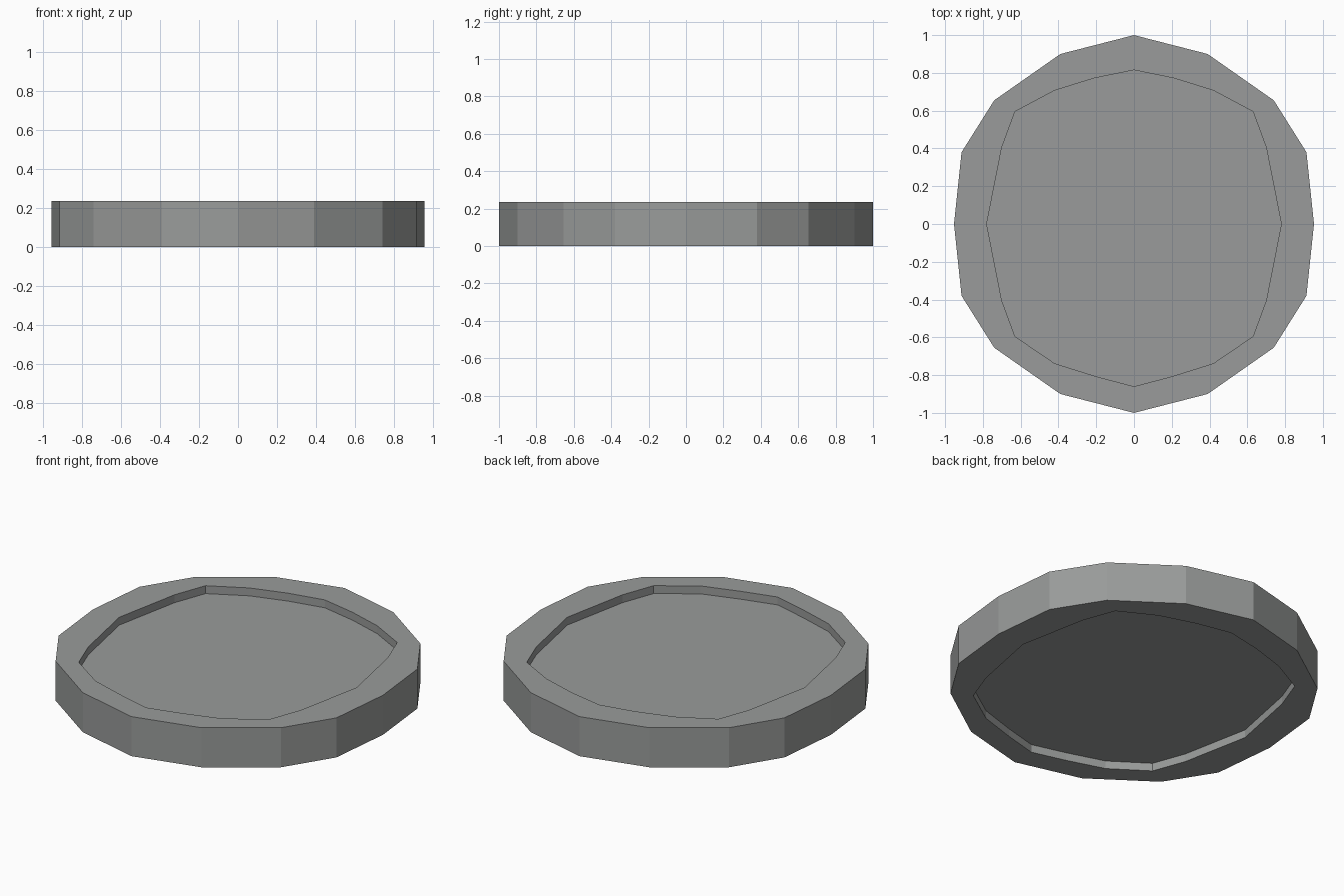
import bpy
import bmesh

if "Cube" in bpy.data.objects:
    bpy.data.objects.remove(bpy.data.objects["Cube"])

HEIGHT = 0.235
DEPTH = 0.047

# Right-hand half outlines from back to front; mirrored to close the loop
OUTER = [(0, 1), (0.39, 0.90), (0.74, 0.655), (0.913, 0.38), (0.953, 0),
         (0.913, -0.38), (0.74, -0.655), (0.39, -0.90), (0, -1)]
INNER = [(0, 0.815), (0.21, 0.772), (0.42, 0.707), (0.63, 0.595), (0.70, 0.405),
         (0.78, 0), (0.70, -0.405), (0.63, -0.595), (0.42, -0.738),
         (0.20, -0.807), (0, -0.86)]

# Dark grey finish
grey = bpy.data.materials.new("dark_grey")
grey.diffuse_color = (0.32, 0.33, 0.325, 1)
grey.use_nodes = True
grey.node_tree.nodes["Principled BSDF"].inputs["Base Color"].default_value = grey.diffuse_color


def prism(name, half, z0, z1):
    """Extrude a mirrored outline between two heights."""
    loop = half + [(-x, y) for x, y in reversed(half[1:-1])]
    bm = bmesh.new()
    face = bm.faces.new([bm.verts.new((x, y, z0)) for x, y in loop])
    ext = bmesh.ops.extrude_face_region(bm, geom=[face], use_keep_orig=True)
    for v in ext["geom"]:
        if isinstance(v, bmesh.types.BMVert):
            v.co.z = z1
    bmesh.ops.recalc_face_normals(bm, faces=bm.faces)
    mesh = bpy.data.meshes.new(name)
    bm.to_mesh(mesh)
    bm.free()
    mesh.materials.append(grey)
    obj = bpy.data.objects.new(name, mesh)
    bpy.context.collection.objects.link(obj)
    return obj


# Faceted disc body
disc = prism("disc", OUTER, 0, HEIGHT)

# Shallow recess in the top and the bottom
for name, z0, z1 in (("top_recess_cutter", HEIGHT - DEPTH, HEIGHT + 0.1),
                     ("bottom_recess_cutter", -0.1, DEPTH)):
    cutter = prism(name, INNER, z0, z1)
    cutter.hide_render = True
    cutter.display_type = 'WIRE'
    mod = disc.modifiers.new(name, 'BOOLEAN')
    mod.operation = 'DIFFERENCE'
    mod.solver = 'EXACT'
    mod.object = cutter
